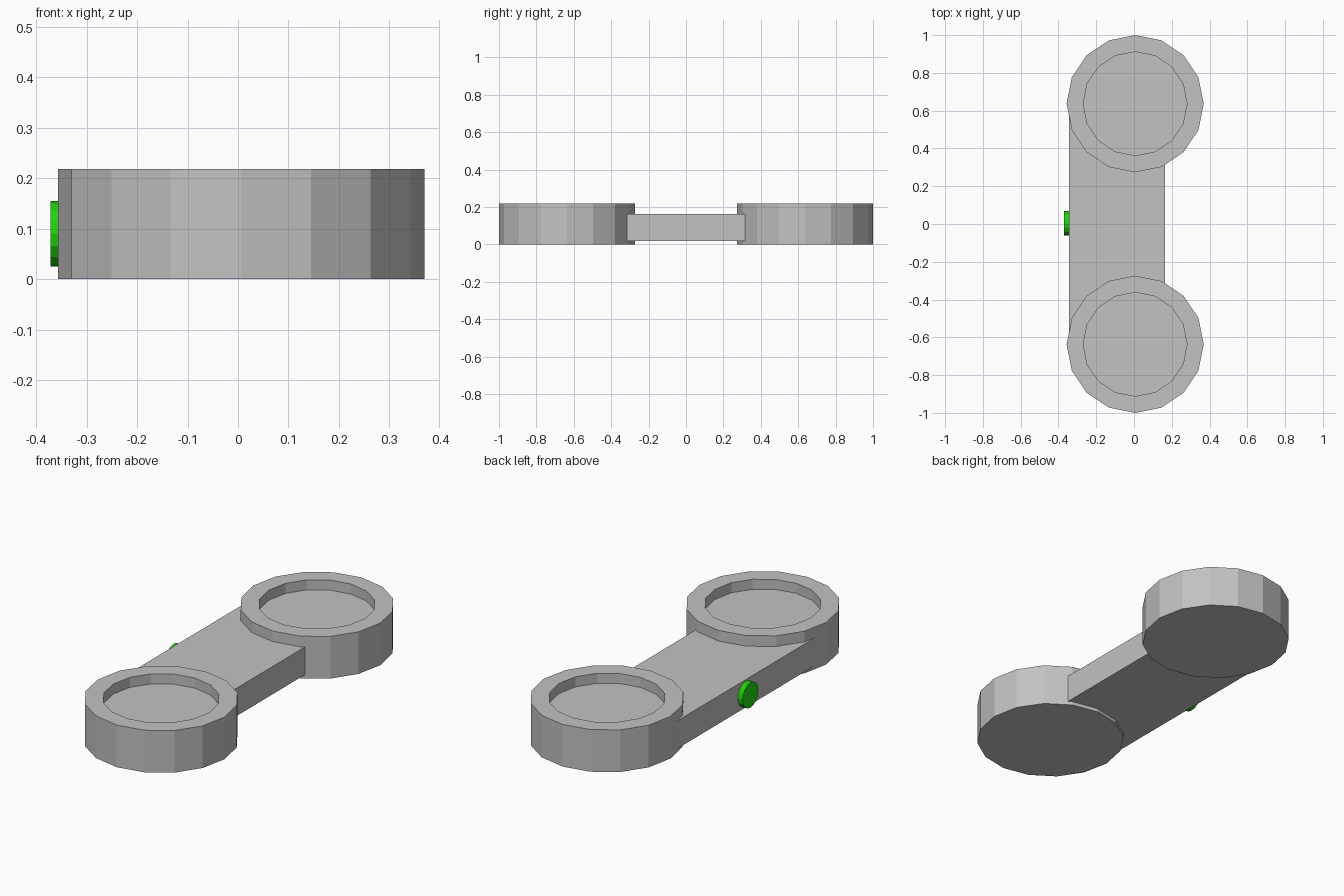
import bpy, bmesh
from math import pi, cos
from mathutils import Matrix, Vector

cube = bpy.data.objects.get("Cube")
if cube:
    bpy.data.objects.remove(cube, do_unlink=True)


def make_material(name, color):
    mat = bpy.data.materials.new(name)
    mat.use_nodes = True
    mat.diffuse_color = color
    mat.node_tree.nodes["Principled BSDF"].inputs["Base Color"].default_value = color
    return mat


def finish(name, bm, mat):
    bmesh.ops.recalc_face_normals(bm, faces=bm.faces)
    mesh = bpy.data.meshes.new(name)
    bm.to_mesh(mesh)
    bm.free()
    mesh.materials.append(mat)
    obj = bpy.data.objects.new(name, mesh)
    bpy.context.collection.objects.link(obj)
    return obj


def add_cylinder(bm, radius, depth, matrix):
    bmesh.ops.create_cone(bm, cap_ends=True, segments=SIDES, radius1=radius,
                          radius2=radius, depth=depth, matrix=matrix)


grey = make_material("grey", (0.54, 0.54, 0.54, 1))
green = make_material("green", (0.015, 0.64, 0.004, 1))

SIDES = 16
CENTRE_X, CENTRE_Y = 0.006, 0.637
RADIUS, INNER, HEIGHT, FLOOR = 0.363, 0.273, 0.218, 0.166

# Round end cups, each with a shallow recess in the top
for name, side in (("front_cup", -1), ("back_cup", 1)):
    bm = bmesh.new()
    add_cylinder(bm, RADIUS, HEIGHT,
                 Matrix.Translation((CENTRE_X, side * CENTRE_Y, HEIGHT / 2)))
    top = max(bm.faces, key=lambda f: f.calc_center_median().z)
    bmesh.ops.inset_individual(bm, faces=[top],
                               thickness=(RADIUS - INNER) * cos(pi / SIDES))
    recess = bmesh.ops.extrude_discrete_faces(bm, faces=[top])["faces"][0]
    bmesh.ops.translate(bm, verts=recess.verts, vec=Vector((0, 0, FLOOR - HEIGHT)))
    finish(name, bm, grey)

# Flat bar joining the cups, offset to the right
x0, x1, z0, z1 = -0.344, 0.164, 0.019, 0.163
bm = bmesh.new()
bmesh.ops.create_cube(
    bm, size=1,
    matrix=Matrix.Translation(((x0 + x1) / 2, 0, (z0 + z1) / 2))
    @ Matrix.Diagonal((x1 - x0, 2 * CENTRE_Y, z1 - z0, 1)))
finish("connecting_bar", bm, grey)

# Round button on the right edge of the bar
bm = bmesh.new()
add_cylinder(bm, 0.065, 0.05,
             Matrix.Translation((-0.346, 0.003, 0.09)) @ Matrix.Rotation(pi / 2, 4, "Y"))
finish("side_button", bm, green)
